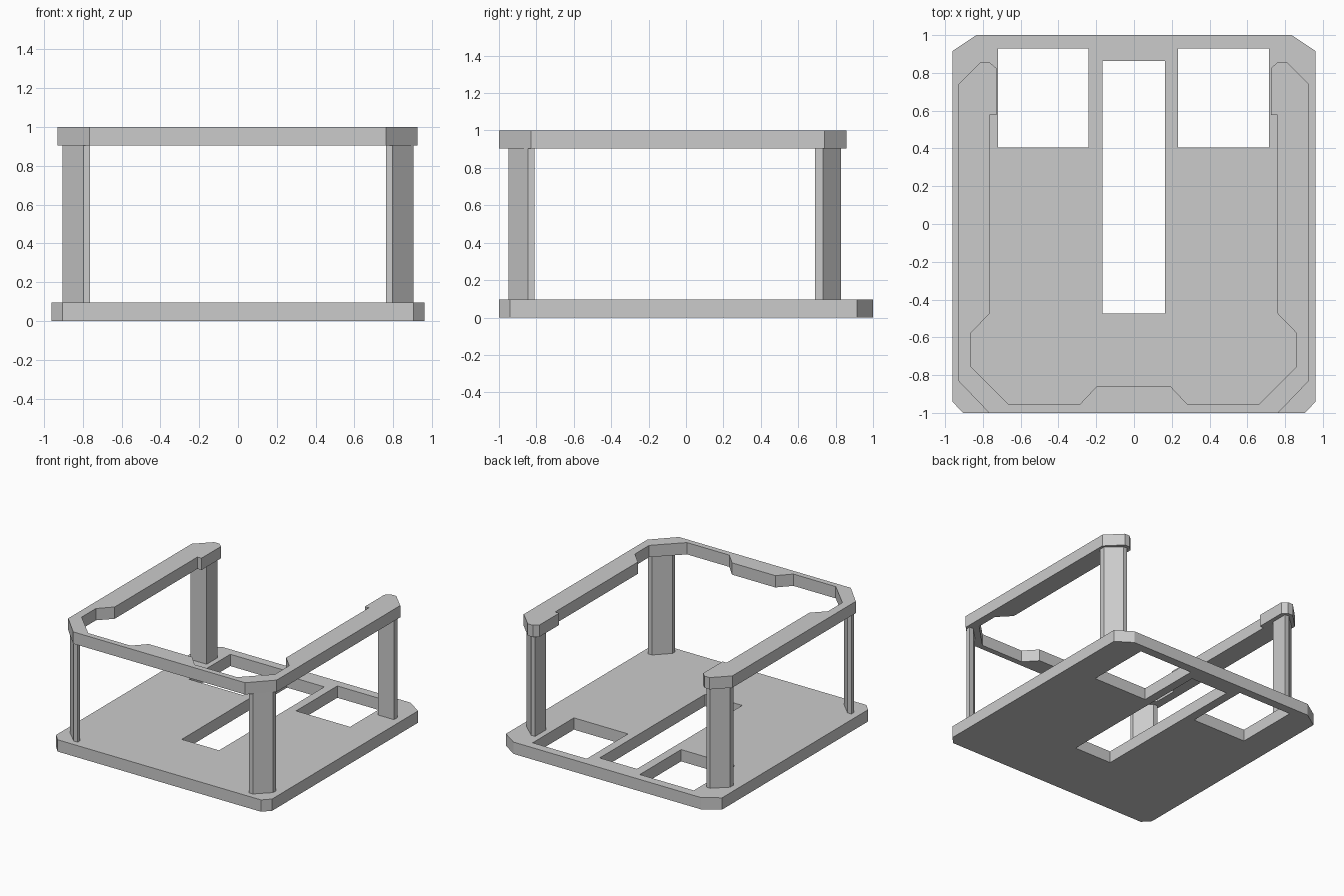
import bpy, bmesh

if "Cube" in bpy.data.objects:
    bpy.data.objects.remove(bpy.data.objects["Cube"])


def slab(name, loops, z0, z1):
    """Extrude a flat outline (first loop) with optional holes between two heights."""
    curve = bpy.data.curves.new(name, 'CURVE')
    curve.dimensions = '2D'
    curve.fill_mode = 'BOTH'
    curve.extrude = (z1 - z0) / 2
    for pts in loops:
        spline = curve.splines.new('POLY')
        spline.points.add(len(pts) - 1)
        for p, (x, y) in zip(spline.points, pts):
            p.co = (x, y, 0, 1)
        spline.use_cyclic_u = True
    temp = bpy.data.objects.new(name + "_outline", curve)
    bpy.context.collection.objects.link(temp)
    mesh = bpy.data.meshes.new_from_object(
        temp.evaluated_get(bpy.context.evaluated_depsgraph_get()))
    bpy.data.objects.remove(temp)
    bm = bmesh.new()
    bm.from_mesh(mesh)
    bmesh.ops.remove_doubles(bm, verts=bm.verts, dist=1e-4)
    bmesh.ops.translate(bm, verts=bm.verts, vec=(0, 0, (z0 + z1) / 2))
    bmesh.ops.recalc_face_normals(bm, faces=bm.faces)
    for f in bm.faces:
        f.smooth = False
    bm.to_mesh(mesh)
    bm.free()
    mesh.name = name
    obj = bpy.data.objects.new(name, mesh)
    bpy.context.collection.objects.link(obj)
    return obj


def mirrored(half):
    """Close a right-hand half outline with its mirror image."""
    return half + [(-x, y) for x, y in reversed(half)]


def rect(x0, x1, y0, y1):
    return [(x0, y0), (x1, y0), (x1, y1), (x0, y1)]


T = 0.095            # plate and rim thickness
TOP = 1.0

# Base plate with three rectangular openings
base = mirrored([(0.905, -1), (0.962, -0.94), (0.962, 0.915), (0.835, 1)])
slab("base_plate", [base,
                    rect(-0.72, -0.24, 0.405, 0.93),
                    rect(-0.168, 0.164, -0.475, 0.863),
                    rect(0.233, 0.714, 0.405, 0.93)], 0, T)

# Open top rim: outer edge, rounded back tips, then the stepped inner edge
rim = mirrored([(0.765, -1), (0.928, -0.83), (0.928, 0.74), (0.81, 0.858),
                (0.765, 0.858), (0.727, 0.825), (0.727, 0.577), (0.763, 0.577),
                (0.763, -0.475), (0.86, -0.575), (0.86, -0.757), (0.662, -0.955),
                (0.285, -0.955), (0.193, -0.857)])
slab("top_rim", [[(x - 0.002, y) for x, y in rim]], TOP - T, TOP)

# Corner posts
front = [(0.762, -0.95), (0.797, -0.95), (0.905, -0.845),
         (0.905, -0.81), (0.87, -0.81), (0.762, -0.918)]
back = [(0.762, 0.69), (0.905, 0.69), (0.905, 0.732), (0.797, 0.83), (0.762, 0.83)]
for side, s in (("right", 1), ("left", -1)):
    for end, pts in (("front", front), ("back", back)):
        slab(f"{end}_{side}_post", [[(s * x, y) for x, y in pts]], T, TOP - T)
